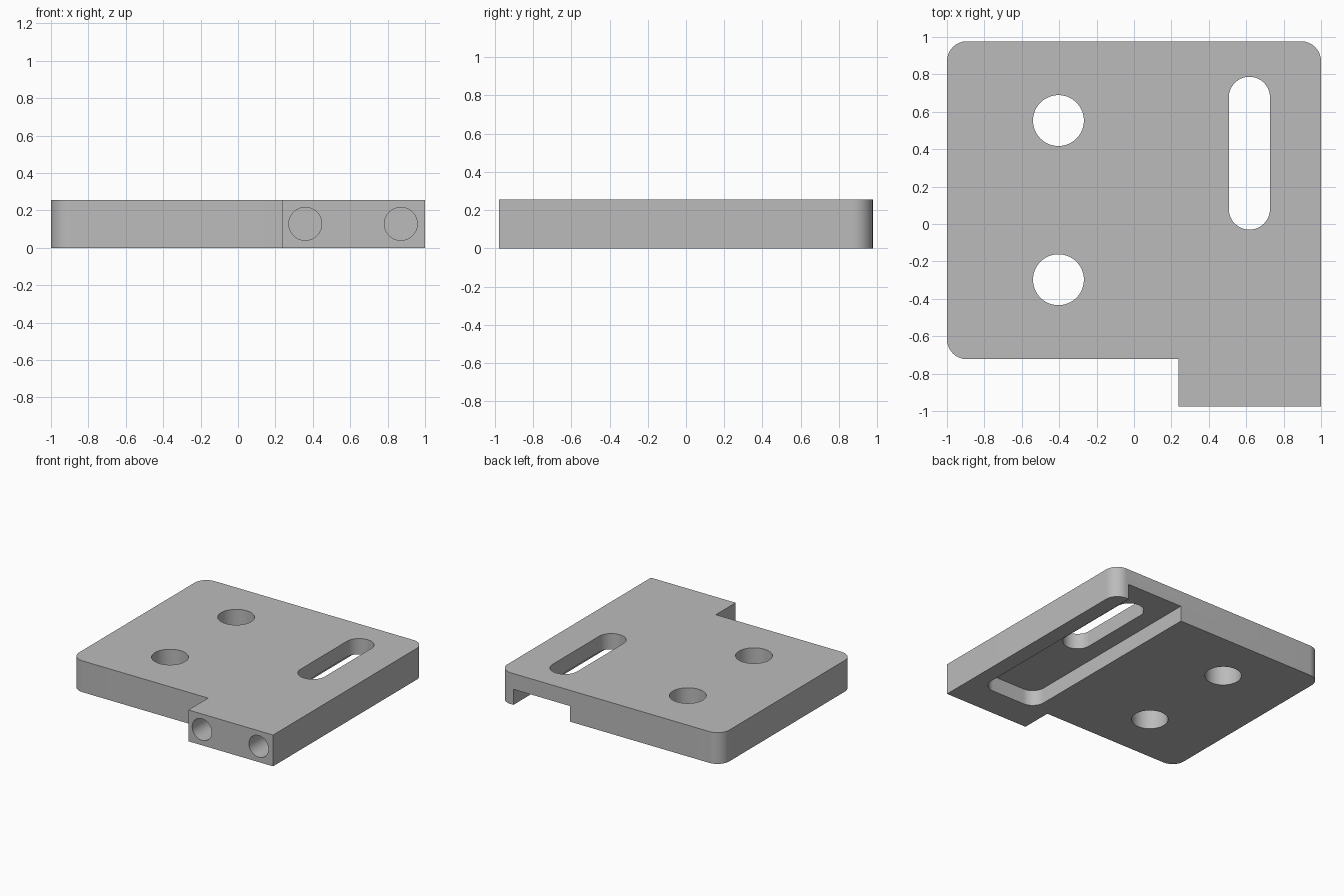
import bpy, bmesh, math

if "Cube" in bpy.data.objects:
    bpy.data.objects.remove(bpy.data.objects["Cube"])

T = 0.255            # plate thickness
R = 0.107            # corner radius
SLOT_X = 0.617       # centre line of block, channel and slot

metal = bpy.data.materials.new("grey metal")
metal.diffuse_color = (0.5, 0.5, 0.5, 1)
metal.use_nodes = True
metal.node_tree.nodes["Principled BSDF"].inputs["Base Color"].default_value = metal.diffuse_color


def rounded(corners, seg=16):
    """Outline from counter-clockwise (x, y, radius) square corners."""
    pts, n = [], len(corners)
    for i, (x, y, r) in enumerate(corners):
        if r == 0:
            pts.append((x, y))
            continue
        px, py, _ = corners[i - 1]
        nx, ny, _ = corners[(i + 1) % n]
        a, b = math.hypot(px - x, py - y), math.hypot(nx - x, ny - y)
        ux, uy = (px - x) / a, (py - y) / a
        vx, vy = (nx - x) / b, (ny - y) / b
        for k in range(seg + 1):
            t = k / seg * math.pi / 2
            c, s = r * (1 - math.sin(t)), r * (1 - math.cos(t))
            pts.append((x + ux * c + vx * s, y + uy * c + vy * s))
    return pts


def box_outline(x0, x1, y0, y1, r):
    return rounded([(x0, y0, r), (x1, y0, r), (x1, y1, r), (x0, y1, r)])


def circle(cx, cy, r, n=64):
    return [(cx + r * math.cos(2 * math.pi * i / n),
             cy + r * math.sin(2 * math.pi * i / n)) for i in range(n)]


def prism(name, outline, z0, z1):
    bm = bmesh.new()
    face = bm.faces.new([bm.verts.new((x, y, z0)) for x, y in outline])
    ext = bmesh.ops.extrude_face_region(bm, geom=[face])
    for v in ext["geom"]:
        if isinstance(v, bmesh.types.BMVert):
            v.co.z = z1
    bmesh.ops.recalc_face_normals(bm, faces=bm.faces)
    me = bpy.data.meshes.new(name)
    bm.to_mesh(me)
    bm.free()
    me.materials.append(metal)
    ob = bpy.data.objects.new(name, me)
    bpy.context.collection.objects.link(ob)
    return ob


# Plate with the front block on its right side
plate = prism("mounting_plate", rounded([
    (-1, -0.723, R), (0.237, -0.723, 0), (0.237, -0.977, 0),
    (1, -0.977, 0), (1, 0.977, R), (-1, 0.977, R)]), 0, T)

cutters = []

# Two round through holes
for y in (0.553, -0.298):
    cutters.append(prism("hole_cutter", circle(-0.404, y, 0.136), -0.1, T + 0.1))

# Channel in the underside, open at the back
cutters.append(prism("channel_cutter", box_outline(
    SLOT_X - 0.254, SLOT_X + 0.254, -0.723, 1.3, R), -0.1, 0.127))

# Long slot through the channel roof
cutters.append(prism("slot_cutter", box_outline(
    SLOT_X - 0.11, SLOT_X + 0.11, -0.03, 0.787, 0.1099), -0.1, T + 0.1))

# Two blind holes in the front face of the block
for dx in (-0.2555, 0.2555):
    bore = prism("bore_cutter", circle(0, 0, 0.088), -0.1, 0.23)
    bore.rotation_euler.x = -math.pi / 2
    bore.location = (SLOT_X + dx - 0.002, -0.977, 0.128)
    cutters.append(bore)

for c in cutters:
    c.hide_render = True
    mod = plate.modifiers.new(c.name, 'BOOLEAN')
    mod.operation, mod.solver, mod.object = 'DIFFERENCE', 'EXACT', c

# Apply the cuts, drop the cutters, smooth the round walls
bpy.context.view_layer.objects.active = plate
bpy.ops.object.select_all(action='DESELECT')
plate.select_set(True)
for mod in list(plate.modifiers):
    bpy.ops.object.modifier_apply(modifier=mod.name)
for c in cutters:
    bpy.data.objects.remove(c)
bpy.ops.object.shade_smooth_by_angle(angle=math.radians(30))
